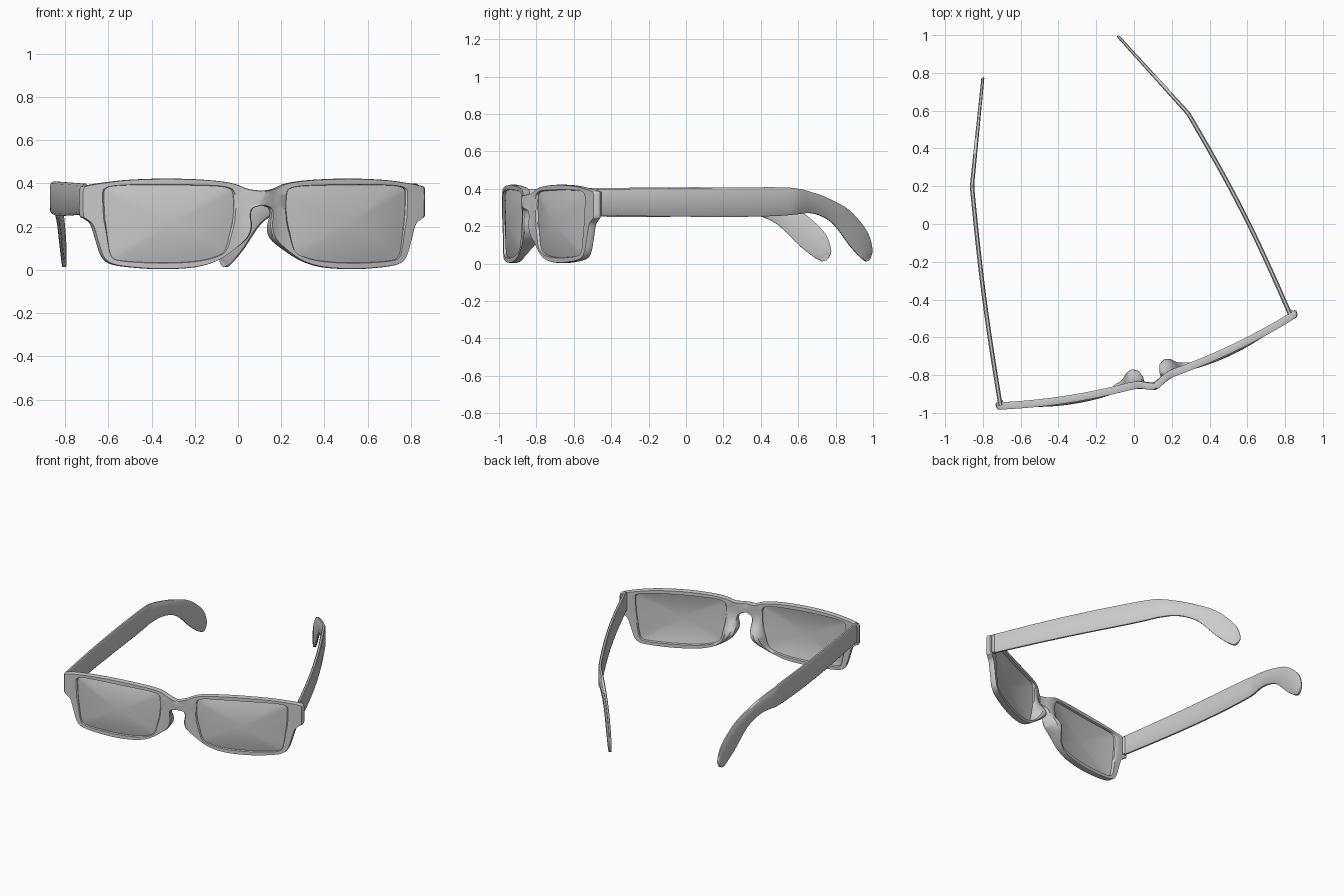
import bpy, bmesh, math
from mathutils import Vector, Matrix

if "Cube" in bpy.data.objects:
    bpy.data.objects.remove(bpy.data.objects["Cube"])

# The front is symmetric in its own frame (x across, y back), then turned about z
FRONT = Matrix.Translation((0.07, -0.73, 0)) @ Matrix.Rotation(0.3005, 4, 'Z')


def spline(pts, n):
    """Catmull-Rom through tuples, clamped at both ends."""
    p = [Vector(q) for q in pts]
    out = []
    for i in range(len(p) - 1):
        a, b, c, d = p[max(i - 1, 0)], p[i], p[i + 1], p[min(i + 2, len(p) - 1)]
        for k in range(n):
            t = k / n
            out.append(0.5 * (2 * b + (c - a) * t + (2 * a - 5 * b + 4 * c - d) * t * t
                              + (3 * b - a - 3 * c + d) * t ** 3))
    return out + [p[-1]]


def make(name, bm, matrix=None, mirror=False, angle=40):
    bmesh.ops.recalc_face_normals(bm, faces=bm.faces)
    me = bpy.data.meshes.new(name)
    bm.to_mesh(me)
    bm.free()
    ob = bpy.data.objects.new(name, me)
    bpy.context.collection.objects.link(ob)
    if matrix:
        ob.matrix_world = matrix
    if mirror:
        m = ob.modifiers.new("mirror", 'MIRROR')
        m.merge_threshold = 0.0005
    bpy.ops.object.select_all(action='DESELECT')
    ob.select_set(True)
    bpy.context.view_layer.objects.active = ob
    bpy.ops.object.shade_smooth_by_angle(angle=math.radians(angle))
    return ob


def wrap(u):
    """Depth of the curved front face, with the bridge bulging forward."""
    return -0.118 + 0.16 * u * u - 0.036 * math.exp(-(u / 0.06) ** 2)


# Half of the front: matching outer and lens-opening points (outer x, z, inner x, z)
RIM = [(0, .366, .128, .335), (.06, .374, .130, .350), (.12, .397, .140, .372),
       (.2, .411, .19, .386), (.33, .42, .32, .391), (.47, .422, .46, .393),
       (.62, .416, .60, .392), (.74, .402, .69, .387), (.815, .388, .722, .375),
       (.832, .375, .730, .355), (.834, .31, .729, .30), (.832, .25, .725, .235),
       (.815, .236, .72, .20), (.785, .21, .716, .165), (.76, .13, .710, .12),
       (.735, .06, .698, .068), (.69, .025, .67, .046), (.58, .009, .57, .036),
       (.45, .003, .44, .033), (.31, .012, .31, .040), (.21, .04, .215, .06),
       (.13, .09, .168, .09), (.065, .145, .145, .17), (.045, .2, .133, .22),
       (.05, .25, .128, .26), (.04, .285, .126, .285), (0, .298, .126, .31)]
rows = spline(RIM, 4)
n_rim = len(rows)
closing = [rows[-1].lerp(rows[0], k / 4) for k in (1, 2, 3)]

# Rim section: (position outer to inner, depth, nose pad weight)
SECTION = [(0, .010, 0), (.08, 0, 0), (.35, 0, 0), (.65, 0, 0), (.92, 0, 0), (1, .008, 0),
           (1, .034, 0), (.92, .04, .1), (.65, .04, .8), (.35, .04, 1), (.08, .04, .9), (0, .032, .7)]
bm = bmesh.new()
grid = []
for i, r in enumerate(rows + closing):
    loop = []
    for t, d, pad in SECTION:
        u, z = r[0] + (r[2] - r[0]) * t, r[1] + (r[3] - r[1]) * t
        if i >= n_rim and t == 0:
            d = 0 if d < .02 else .04
        d += pad * .068 * math.exp(-((z - .16) / .075) ** 2) * (1 if u < .2 else 0)
        loop.append(bm.verts.new((u, wrap(u) + d, z)))
    grid.append(loop)
N, M = len(grid), len(SECTION)
for i in range(N):
    for j in range(M):
        if j == M - 1 and i >= n_rim - 1:
            continue  # open at the mirror plane
        a, b, k = grid[i], grid[(i + 1) % N], (j + 1) % M
        bm.faces.new((a[j], b[j], b[k], a[k]))
make("front_frame", bm, FRONT, True)

# Domed lenses filling the openings
bm = bmesh.new()
edge = [Vector((r[2], r[3])) for r in rows]
mid = Vector((.43, .215))
RINGS = 10


def lens_vert(p, r, back):
    u = p.x
    y = -0.118 + .16 * u * u + .014 - .024 * (1 - r * r) + back
    return bm.verts.new((u, y, p.y))


for back in (0, .01):
    rings = [[lens_vert(mid + (e - mid) * 1.01 * k / RINGS, k / RINGS, back) for e in edge]
             for k in range(1, RINGS + 1)]
    hub = lens_vert(mid, 0, back)
    for i in range(len(edge)):
        j = (i + 1) % len(edge)
        bm.faces.new((hub, rings[0][i], rings[0][j]))
        for a, b in zip(rings, rings[1:]):
            bm.faces.new((a[i], b[i], b[j], a[j]))
    if back:
        for i in range(len(edge)):
            j = (i + 1) % len(edge)
            bm.faces.new((front_edge[i], rings[-1][i], rings[-1][j], front_edge[j]))
    front_edge = rings[-1]
make("lenses", bm, FRONT, True)

# Hinge knuckles behind the end lugs
bm = bmesh.new()
bmesh.ops.create_cone(bm, cap_ends=True, segments=16, radius1=.013, radius2=.013, depth=.13,
                      matrix=Matrix.Translation((.803, .028, .322)))
make("hinges", bm, FRONT, True)

# Temple side profile: (top distance, top z, bottom distance, bottom z)
ARM = [(0, .398, 0, .258), (.4, .403, .4, .252), (.8, .407, .8, .25), (1.08, .408, 1.05, .255),
       (1.2, .398, 1.18, .264), (1.30, .378, 1.27, .27), (1.40, .350, 1.36, .252),
       (1.557, .286, 1.45, .206), (1.685, .174, 1.557, .1), (1.725, .08, 1.63, .04),
       (1.715, .035, 1.665, .018), (1.70, .017, 1.68, .012)]
BEND, END = 1.165, 1.725


def temple(name, hinge, bend, tip, bow):
    hinge, bend, tip = Vector(hinge), Vector(bend), Vector(tip)
    side = Vector((bend.y - hinge.y, hinge.x - bend.x)).normalized()

    def at(s):
        if s < BEND:
            t = s / BEND
            return hinge.lerp(bend, t) + side * bow * math.sin(math.pi * t)
        return bend.lerp(tip, (s - BEND) / (END - BEND))

    bm = bmesh.new()
    loops = []
    for st, zt, sb, zb in spline(ARM, 5):
        half = .0115 - .0035 * max(0, st - BEND) / (END - BEND)
        loop = []
        for f, k in ((0, .5), (.06, 1), (.94, 1), (1, .5), (1, -.5), (.94, -1), (.06, -1), (0, -.5)):
            p = at(sb + (st - sb) * f) + side * half * k
            loop.append(bm.verts.new((p.x, p.y, zb + (zt - zb) * f)))
        loops.append(loop)
    for a, b in zip(loops, loops[1:]):
        for i in range(8):
            j = (i + 1) % 8
            bm.faces.new((a[i], b[i], b[j], a[j]))
    bm.faces.new(loops[0])
    bm.faces.new(loops[-1])
    make(name, bm, angle=50)


temple("right_temple", (.825, -.475), (.287, .585), (-.085, .995), .022)
temple("left_temple", (-.707, -.96), (-.858, .2), (-.80, .775), -.012)
